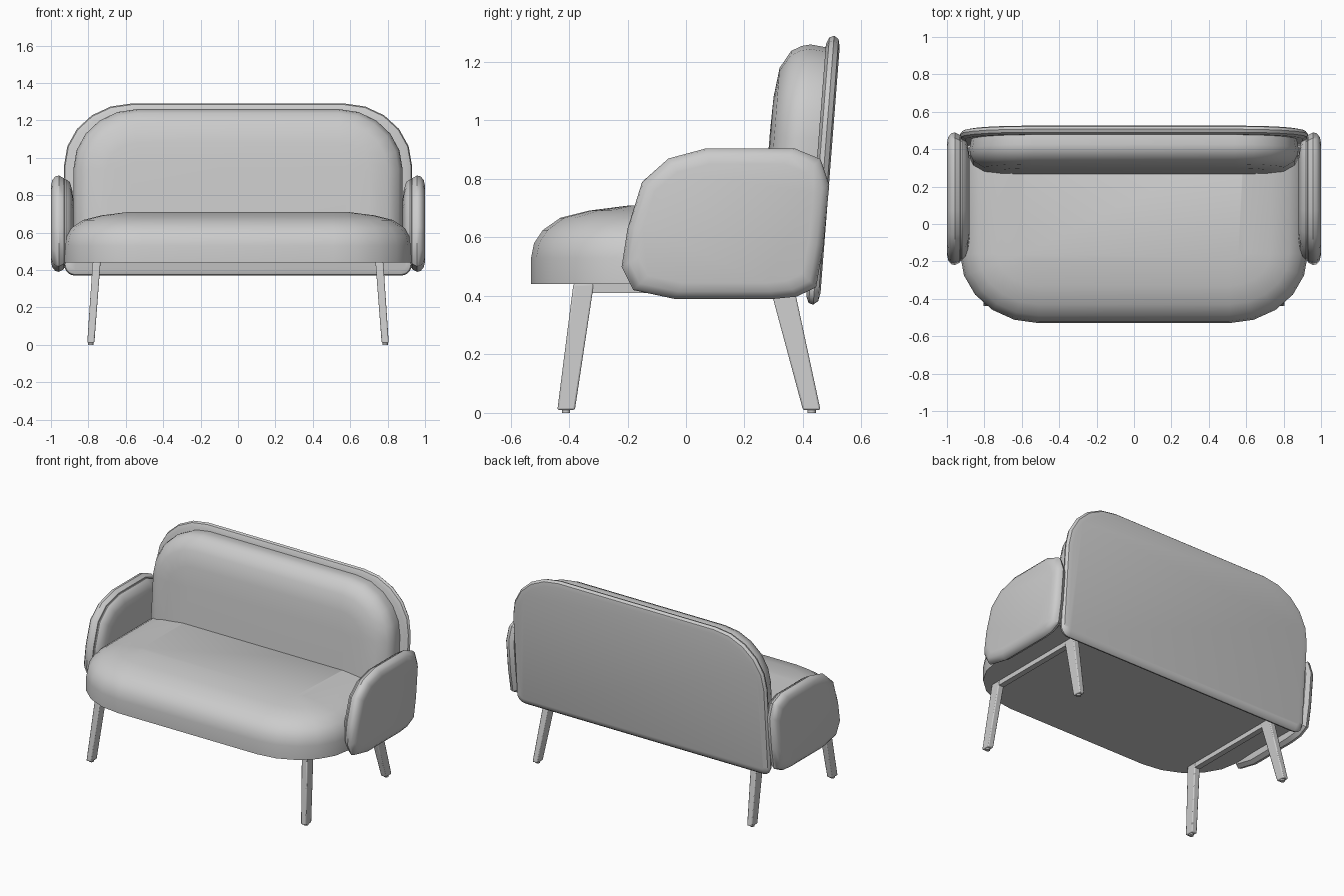
import bpy, bmesh, math

if "Cube" in bpy.data.objects:
    bpy.data.objects.remove(bpy.data.objects["Cube"])


def loft(name, rings, angle=40):
    """Skin a stack of equal-length closed rings and cap both ends."""
    bm = bmesh.new()
    rows = [[bm.verts.new(p) for p in r] for r in rings]
    n = len(rows[0])
    for a, b in zip(rows, rows[1:]):
        for i in range(n):
            j = (i + 1) % n
            bm.faces.new((a[i], a[j], b[j], b[i]))
    bm.faces.new(rows[0][::-1])
    bm.faces.new(rows[-1])
    bmesh.ops.recalc_face_normals(bm, faces=bm.faces)
    for f in bm.faces:
        f.smooth = True
    me = bpy.data.meshes.new(name)
    bm.to_mesh(me)
    bm.free()
    me.set_sharp_from_angle(angle=math.radians(angle))
    ob = bpy.data.objects.new(name, me)
    bpy.context.collection.objects.link(ob)
    return ob


def outline(w, lo, hi, r_lo, r_hi, d, k=1, n=5):
    """Rounded outline inset by d (low side inset by d*k)."""
    w, hi, lo = w - d, hi - d, lo + d * k
    right = []
    for (rx, ry), low in ((r_lo, True), (r_hi, False)):
        rx, ry = max(rx - d, 0.01), max(ry - d, 0.01)
        for i in range(n + 1):
            t = math.pi / 2 * i / n
            if low:
                right.append((w - rx + rx * math.sin(t), lo + ry - ry * math.cos(t)))
            else:
                right.append((w - rx + rx * math.cos(t), hi - ry + ry * math.sin(t)))
    return right + [(-u, v) for u, v in reversed(right)]


# Seat cushion: domed, rounded front corners
seat = [(0, .44), (0, .53), (.01, .58), (.04, .625), (.1, .667), (.2, .692), (.34, .71)]
loft("seat", [[(u, -v, z) for u, v in
               outline(.93, -.42, .53, (.02, .02), (.42, .37), d, 0)] for d, z in seat])


# Leaning back shell and its cushion
def leaning(name, profile, **kw):
    loft(name, [[(u, .457 + .078 * (z - .37) - depth, z) for u, z in outline(d=d, **kw)]
                for d, depth in profile])


leaning("back_shell", [(.04, 0), (.012, .006), (0, .022), (.006, .038), (.03, .048)],
        w=.93, lo=.37, hi=1.29, r_lo=(.06, .06), r_hi=(.36, .33))
leaning("back_cushion", [(.01, .045), (0, .1), (.005, .13), (.022, .165), (.08, .2),
                         (.18, .213), (.3, .216)],
        w=.88, lo=.6, hi=1.26, r_lo=(.02, .02), r_hi=(.34, .32), k=0)

# Arm outline in side view (y, z)
arm = [(-.22, .5), (-.2, .63), (-.15, .79), (-.06, .87), (.07, .905), (.37, .905),
       (.46, .868), (.49, .78), (.47, .57), (.445, .43), (.38, .398), (.3, .39),
       (-.04, .39), (-.18, .42)]


def arm_ring(x, d, floor=0):
    cy, cz = .14, .65
    return [(x, cy + (y - cy) * (1 - d / .355), max(floor, cz + (z - cz) * (1 - d / .26)))
            for y, z in arm]


def leg_ring(s, x0, x1, y0, y1, z):
    return [(s * x0, y0, z), (s * x1, y0, z), (s * x1, y1, z), (s * x0, y1, z)]


for s, side in ((1, "right"), (-1, "left")):
    # Outer arm shell and inner arm pad
    loft(side + "_arm_shell", [arm_ring(s * x, d) for d, x in
         [(.05, .922), (.015, .93), (0, .957), (.005, .977), (.025, .993), (.055, 1)]])
    loft(side + "_arm_pad", [arm_ring(s * x, d, .445) for d, x in
         [(.025, .94), (.02, .92), (.035, .9), (.075, .887), (.13, .88)]])

    # Splayed tapered legs with small glides
    for end, top, bottom in (("front", (-.385, -.315), (-.44, -.38)),
                             ("back", (.284, .367), (.40, .46))):
        leg = loft(f"{side}_{end}_leg", [leg_ring(s, .768, .806, *bottom, .01),
                                         leg_ring(s, .735, .777, *top, .442)])
        bev = leg.modifiers.new("soft_edges", 'BEVEL')
        bev.width, bev.segments = .006, 2
        cy = sum(bottom) / 2
        loft(f"{side}_{end}_glide",
             [[(s * .787 + .014 * math.cos(i * math.pi / 6),
                cy + .014 * math.sin(i * math.pi / 6), z) for i in range(12)]
              for z in (0, .012)])

    # Rail joining the legs under the seat
    loft(side + "_rail", [leg_ring(s, .738, .775, -.34, .33, z) for z in (.41, .442)])
